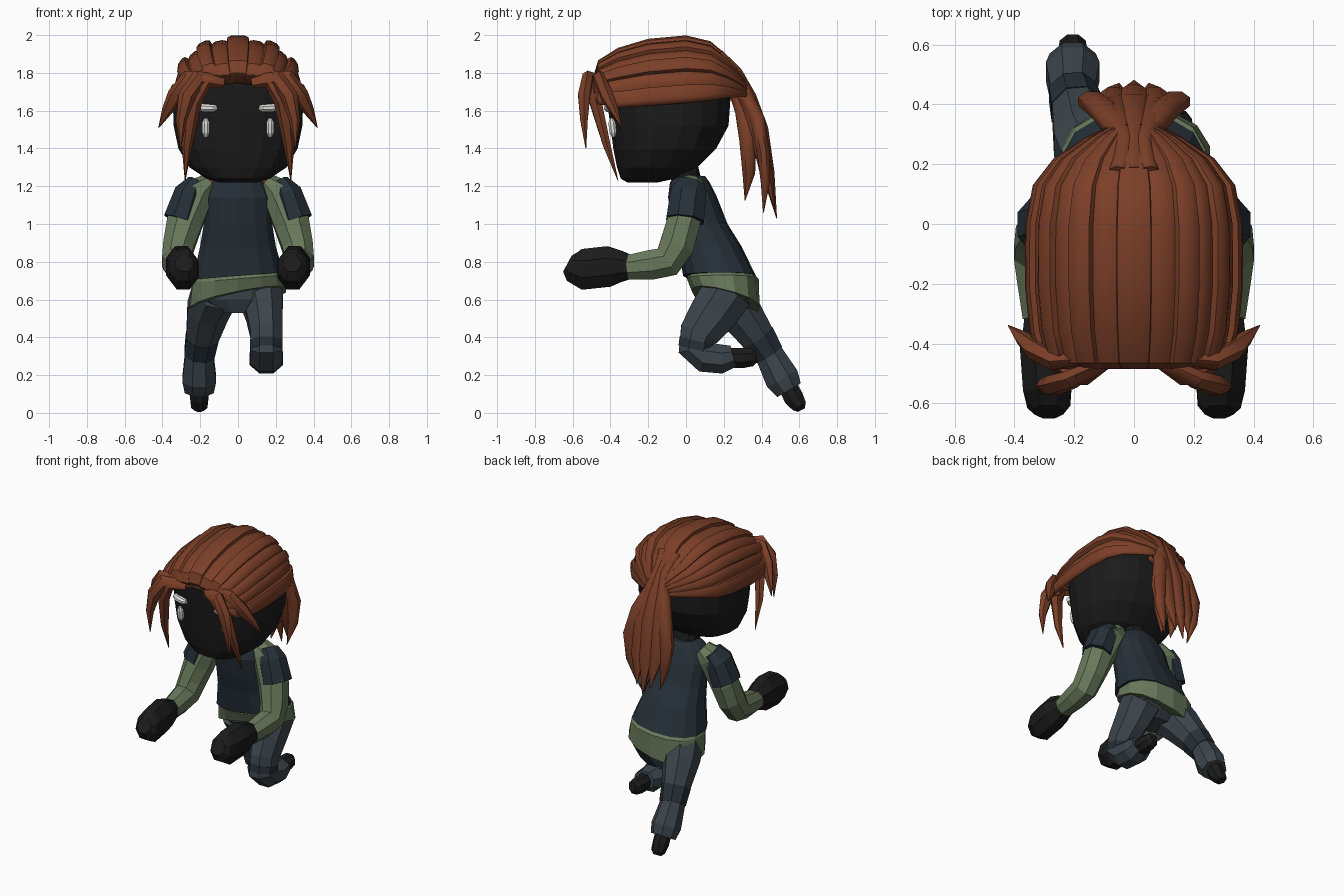
import bpy, bmesh
from math import sin, cos, pi
from mathutils import Vector


def material(name, rgb):
    m = bpy.data.materials.new(name)
    m.diffuse_color = (*rgb, 1)
    return m


HAIR = material("auburn", (0.2, 0.05, 0.021))
BLACK = material("black", (0.011, 0.011, 0.011))
NAVY = material("navy", (0.02, 0.03, 0.04))
SLATE = material("slate", (0.045, 0.06, 0.073))
GREEN = material("green", (0.14, 0.19, 0.105))
WHITE = material("white", (0.75, 0.75, 0.7))


def skin(name, rings, mat, closed=True, smooth=None):
    """Bridge equal-length rings of points; closed rings are capped."""
    bm = bmesh.new()
    vs = [[bm.verts.new(p) for p in r] for r in rings]
    n = len(rings[0])
    for a, b in zip(vs, vs[1:]):
        for i in range(n if closed else n - 1):
            j = (i + 1) % n
            bm.faces.new((a[i], a[j], b[j], b[i]))
    if closed:
        bm.faces.new(vs[0][::-1])
        bm.faces.new(vs[-1])
    bmesh.ops.recalc_face_normals(bm, faces=bm.faces)
    me = bpy.data.meshes.new(name)
    bm.to_mesh(me)
    bm.free()
    ob = bpy.data.objects.new(name, me)
    bpy.context.collection.objects.link(ob)
    me.materials.append(mat)
    if smooth:
        bpy.ops.object.select_all(action='DESELECT')
        ob.select_set(True)
        bpy.context.view_layer.objects.active = ob
        bpy.ops.object.shade_smooth_by_angle(angle=smooth)
    return ob


def spow(v, e):
    return abs(v) ** e * (1 if v >= 0 else -1)


def stack(name, levels, mat, n=14, e=0.85):
    """Level rings: z, half width, front y, back y, optional slope in x and y."""
    rings = []
    for z, w, yf, yb, *s in levels:
        kx, ky = s or (0, 0)
        c, d = (yf + yb) / 2, (yb - yf) / 2
        ring = []
        for i in range(n):
            a = 2 * pi * (i + 0.5) / n
            x, y = w * spow(cos(a), e), d * spow(sin(a), e)
            ring.append((x, c + y, z + kx * x + ky * y))
        rings.append(ring)
    return skin(name, rings, mat)


def tube(name, stations, mat, n=8, ref=(1, 0, 0), mirror=1, smooth=None):
    """Tapered tube: x, y, z, radius along ref, radius across."""
    P = [Vector((s[0] * mirror, s[1], s[2])) for s in stations]
    rings = []
    for i, p in enumerate(P):
        t = (P[min(i + 1, len(P) - 1)] - P[max(i - 1, 0)]).normalized()
        r = Vector(ref)
        u = (r - t * r.dot(t)).normalized()
        v = t.cross(u)
        ru, rv = stations[i][3:]
        rings.append([p + u * ru * cos(2 * pi * (k + .5) / n) * 1.04
                      + v * rv * sin(2 * pi * (k + .5) / n) * 1.04 for k in range(n)])
    return skin(name, rings, mat, smooth=smooth)


# Head and neck
stack("head", [(1.22, .10, -.31, -.15), (1.24, .17, -.345, -.06), (1.30, .26, -.365, .06),
               (1.40, .32, -.385, .16), (1.52, .345, -.40, .225), (1.66, .35, -.42, .235),
               (1.80, .31, -.43, .19), (1.91, .18, -.30, .08)], BLACK, 18)
stack("neck", [(1.20, .09, -.07, .09), (1.32, .09, -.10, .06)], BLACK, 10)

# Torso clothing
stack("vest", [(1.255, .09, -.06, .10), (1.22, .14, -.085, .125), (1.14, .185, -.095, .165),
               (1.0, .185, -.07, .22), (.88, .205, -.04, .295),
               (.725, .245, -.015, .37, .08, .0)], NAVY)
stack("shirt_hem", [(.77, .20, .03, .32), (.71, .245, .005, .385, .08, 0),
                    (.60, .26, .03, .39, .2, -.25)], GREEN)
stack("pelvis", [(.68, .22, .05, .36), (.60, .215, .06, .36), (.53, .11, .10, .28)], SLATE, 12)

# Trailing leg (stretched back) and lifted leg (knee bent)
tube("trailing_leg", [(-.12, .20, .64, .125, .14), (-.16, .28, .54, .115, .12),
                      (-.19, .38, .40, .088, .095), (-.205, .44, .31, .078, .078),
                      (-.205, .51, .18, .093, .095), (-.205, .545, .12, .08, .075)], SLATE)
tube("trailing_knee_band", [(-.19, .38, .40, .09, .098), (-.205, .44, .31, .083, .083)], NAVY)
tube("trailing_foot", [(-.205, .53, .16, .05, .05), (-.205, .57, .08, .05, .055),
                       (-.205, .60, .035, .045, .042), (-.205, .61, .015, .025, .022)], BLACK)
tube("lifted_leg", [(.12, .22, .64, .125, .14), (.14, .14, .52, .10, .13),
                    (.15, .07, .42, .088, .11), (.15, .05, .34, .088, .095),
                    (.15, .10, .295, .09, .085), (.15, .19, .285, .092, .08),
                    (.15, .25, .30, .075, .06)], SLATE)
tube("lifted_knee_band", [(.15, .063, .38, .09, .104), (.15, .052, .335, .09, .098)], NAVY)
tube("lifted_foot", [(.15, .21, .29, .055, .055), (.15, .30, .29, .055, .055),
                     (.15, .35, .295, .045, .05), (.15, .375, .30, .025, .03)], BLACK)

# Arms, fists and face, mirrored
for m, side in ((-1, "left"), (1, "right")):
    tube(side + "_sleeve", [(.15, .03, 1.22, .05, .06), (.21, .02, 1.17, .09, .09),
                            (.285, -.015, 1.0, .098, .092), (.315, -.05, .88, .085, .095),
                            (.325, -.10, .80, .08, .088), (.32, -.18, .785, .075, .082),
                            (.31, -.31, .77, .065, .067)], GREEN, mirror=m)
    tube(side + "_shoulder_guard", [(.225, .03, 1.22, .045, .07), (.26, .012, 1.16, .08, .098),
                                    (.305, -.005, 1.02, .092, .104)], NAVY, mirror=m)
    tube(side + "_fist", [(.31, -.29, .77, .058, .065), (.305, -.34, .775, .068, .085),
                          (.30, -.41, .775, .085, .112), (.29, -.55, .76, .085, .112),
                          (.285, -.60, .775, .075, .085), (.285, -.628, .79, .05, .05)],
         BLACK, mirror=m)
    tube(side + "_eye", [(.17, -.383, 1.46, .01, .01), (.17, -.386, 1.485, .021, .02),
                         (.17, -.392, 1.535, .021, .02), (.17, -.395, 1.56, .01, .01)],
         WHITE, mirror=m)
    tube(side + "_brow", [(.11, -.41, 1.615, .012, .013), (.13, -.41, 1.613, .024, .02),
                          (.18, -.40, 1.615, .024, .022), (.215, -.387, 1.622, .014, .018)],
         WHITE, ref=(0, 1, 0), mirror=m)

# Swept-back hair: sections of y, half width, hem z, top z; every other strand is raised
sections = [(-.44, .22, 1.67, 1.74), (-.485, .25, 1.66, 1.79), (-.465, .295, 1.63, 1.85),
            (-.36, .325, 1.61, 1.91), (-.2, .34, 1.62, 1.955), (0, .338, 1.635, 1.973),
            (.13, .315, 1.65, 1.945), (.22, .25, 1.665, 1.875), (.29, .15, 1.67, 1.80),
            (.335, .065, 1.67, 1.74)]
STRANDS = 13
rings = []
for y, w, zh, zt in sections:
    ring = []
    for s in range(STRANDS):
        lift = .055 if s % 2 == 0 else -.005
        for f, round_up in ((.03, 0), (.28, .022), (.72, .022), (.97, 0)):
            a = -pi / 2 + pi * (s + f) / STRANDS
            k = 1 + lift + round_up
            ring.append((w * spow(sin(a), .85) * k, y,
                         zh + (zt - zh) * max(cos(a), 0) ** .85 * k))
    rings.append(ring)
cap = skin("hair_cap", rings, HAIR, closed=False, smooth=.6)
cap.modifiers.new("thickness", 'SOLIDIFY').thickness = .02

# Loose locks framing the face
locks = {
    "inner_lock": [(.08, -.46, 1.75), (.17, -.51, 1.765), (.235, -.48, 1.65),
                   (.27, -.42, 1.42), (.28, -.36, 1.23)],
    "front_lock": [(.10, -.46, 1.76), (.21, -.52, 1.77), (.27, -.54, 1.68),
                   (.30, -.54, 1.55), (.305, -.53, 1.40)],
    "outer_lock": [(.16, -.45, 1.78), (.26, -.46, 1.77), (.33, -.42, 1.68),
                   (.375, -.38, 1.60), (.42, -.34, 1.51)],
}
taper = ((.02, .03), (.032, .045), (.035, .044), (.022, .028), (.002, .002))
for m, side in ((-1, "left"), (1, "right")):
    for name, pts in locks.items():
        tube(f"{side}_{name}", [p + t for p, t in zip(pts, taper)], HAIR, 6,
             ref=(0, 1, 0), mirror=m, smooth=.9)

# Ponytail: broad outer strands over a row of inner ones, gathered at the tie
rows = (("outer", 3, .062, ((.17, 1.90), (.26, 1.80), (.33, 1.67), (.39, 1.5), (.435, 1.27), (.48, 1.03))),
        ("inner", 2, .09, ((.22, 1.72), (.27, 1.68), (.305, 1.6), (.33, 1.45), (.335, 1.27), (.315, 1.10))))
spread = (.8, .45, .75, 1.15, 1.1, .8)
width = ((.035, .03), (.035, .04), (.05, .045), (.062, .048), (.048, .035), (.002, .002))
for row, count, gap, path in rows:
    for k in range(count):
        q = k - (count - 1) / 2
        tube(f"ponytail_{row}_{k}",
             [(q * gap * sp, y - .01 * q * q * (i > 1), z + .05 * abs(q) * (i == 5), *wd)
              for i, ((y, z), sp, wd) in enumerate(zip(path, spread, width))],
             HAIR, 8, smooth=.9)
# Flared wisps at both sides of the ponytail
for m, side in ((-1, "left"), (1, "right")):
    tube(side + "_tail_wisp", [(.06, .25, 1.76, .03, .03), (.05, .31, 1.69, .04, .04),
                               (.10, .38, 1.55, .05, .04), (.14, .41, 1.38, .05, .035),
                               (.13, .42, 1.22, .032, .025), (.09, .41, 1.06, .002, .002)],
         HAIR, 8, mirror=m, smooth=.9)
